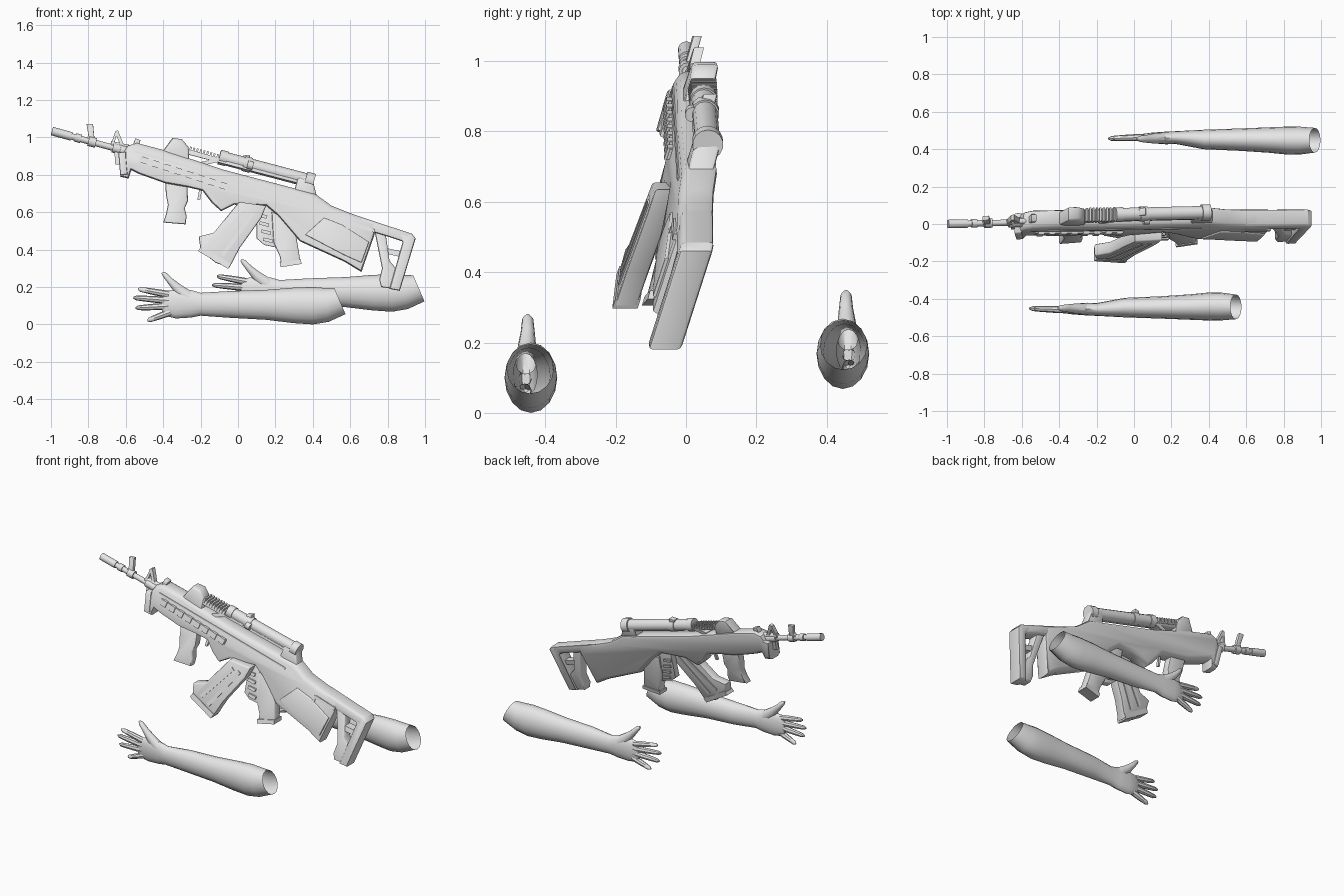
import bpy, bmesh, math
from mathutils import Vector

cube = bpy.data.objects.get("Cube")
if cube:
    bpy.data.objects.remove(cube)

grey = bpy.data.materials.new("plain grey")
grey.use_nodes = True
grey.diffuse_color = (0.8, 0.8, 0.8, 1)
grey.node_tree.nodes["Principled BSDF"].inputs["Base Color"].default_value = (0.8, 0.8, 0.8, 1)
made = []


def finish(name, bm):
    bmesh.ops.recalc_face_normals(bm, faces=bm.faces)
    mesh = bpy.data.meshes.new(name)
    bm.to_mesh(mesh)
    bm.free()
    mesh.materials.append(grey)
    obj = bpy.data.objects.new(name, mesh)
    bpy.context.collection.objects.link(obj)
    made.append(obj)


def lean(x, y, z):
    """Roll and yaw the rifle about its barrel line."""
    bore = 1.035 - 0.271 * (x + 1)
    return Vector((x, y + 0.022 * (x + 1) + 0.29 * (z - bore), z))


def plate(name, outline, half, bevel=0.0, y=0.0, segments=2):
    """Side profile extruded across the rifle, with rounded rims."""
    bm = bmesh.new()
    near = [bm.verts.new((x, y - half, z)) for x, z in outline]
    far = [bm.verts.new((x, y + half, z)) for x, z in outline]
    caps = [bm.faces.new(near), bm.faces.new(far[::-1])]
    for i in range(len(near)):
        bm.faces.new((near[i - 1], far[i - 1], far[i], near[i]))
    bmesh.ops.recalc_face_normals(bm, faces=bm.faces)
    if bevel:
        rims = [e for cap in caps for e in cap.edges]
        bmesh.ops.bevel(bm, geom=rims, offset=bevel, segments=segments, profile=0.5,
                        affect='EDGES', clamp_overlap=True)
    for v in bm.verts:
        v.co = lean(*v.co)
    finish(name, bm)


def bar(name, p, q, thick, half, y=0.0, bevel=0.0):
    """Straight rectangular bar between two points."""
    p, q = Vector(p), Vector(q)
    side = (q - p).normalized().orthogonal() * thick / 2
    plate(name, [p + side, q + side, q - side, p - side], half, bevel, y)


def rod(name, p, q, radius, end=None, y=0.0):
    """Round bar between two points."""
    a, b = lean(p[0], y, p[1]), lean(q[0], y, q[1])
    bm = bmesh.new()
    bmesh.ops.create_cone(bm, cap_ends=True, segments=14, radius1=radius,
                          radius2=end or radius, depth=(b - a).length)
    turn = (b - a).to_track_quat('Z', 'Y').to_matrix()
    for v in bm.verts:
        v.co = turn @ v.co + (a + b) / 2
    finish(name, bm)


def along(p, q, count):
    p, q = Vector(p), Vector(q)
    return [p.lerp(q, i / (count - 1)) for i in range(count)]


# Main body and stock
plate("receiver", [(-.63, .79), (-.62, .905), (-.59, .955), (-.54, .97), (-.39, .93),
                   (-.07, .825), (.33, .72), (.41, .70), (.50, .635), (.60, .595),
                   (.74, .545), (.73, .48), (.66, .28), (.57, .335), (.33, .445),
                   (.21, .585), (.15, .635), (-.02, .64), (-.09, .605), (-.14, .65),
                   (-.19, .715), (-.275, .735), (-.39, .755), (-.53, .805),
                   (-.57, .825), (-.585, .78)], .05, .022)
plate("stock_tube", [(.58, .60), (.93, .485), (.92, .43), (.80, .47), (.70, .50), (.6, .53)],
      .047, .015)
plate("butt_pad", [(.84, .50), (.93, .485), (.95, .46), (.865, .18), (.81, .185),
                   (.875, .36), (.86, .44)][:2] +
      [(.95, .46), (.865, .18), (.81, .19), (.88, .44)], .047, .012)
plate("stock_strut", [(.73, .50), (.79, .48), (.81, .34), (.87, .27), (.83, .19),
                      (.765, .20), (.755, .24), (.77, .30)], .035, .01)
bar("stock_brace", (.76, .40), (.90, .37), .03, .025)
bar("stock_groove_top", (.59, .545), (.73, .50), .018, .006, -.05)
bar("stock_groove_side", (.59, .55), (.57, .48), .016, .006, -.05)
plate("cheek_panel", [(.46, .57), (.56, .53), (.70, .44), (.66, .33), (.57, .37), (.36, .48)],
      .008, .005, -.05)

# Barrel, muzzle and sights
rod("barrel", (-.95, 1.021), (-.57, .918), .017)
rod("muzzle_brake", (-.995, 1.034), (-.89, 1.005), .023)
rod("muzzle_collar", (-.87, 1.0), (-.84, .992), .023)
rod("gas_tube", (-.68, .965), (-.54, .935), .016)
for px in (-.78, -.65, -.61):
    bore_z = 1.035 - .271 * (px + 1)
    rod("barrel_ring", (px - .02, bore_z + .005), (px + .02, bore_z - .005), .026)
plate("front_sight", [(-.81, 1.072), (-.775, 1.072), (-.765, .97), (-.825, .98),
                      (-.80, 1.01)], .012, .003)
bar("middle_sight_rear_leg", (-.65, 1.035), (-.605, .92), .018, .014)
bar("middle_sight_front_leg", (-.65, 1.03), (-.675, .95), .014, .014)
bar("barrel_lug", (-.65, .93), (-.645, .855), .022, .012)
bar("sight_knob", (-.55, .95), (-.535, .99), .03, .02, bevel=.005)
bar("handguard_cap", (-.62, .92), (-.61, .80), .04, .056, bevel=.01)

# Slotted side rail
bar("side_rail", (-.53, .885), (-.06, .735), .03, .005, -.053)
for c in along((-.50, .877), (-.08, .742), 8):
    bar("rail_block", c - Vector((.016, -.005)), c + Vector((.016, -.005)), .034, .009, -.056)
bar("body_seam", (-.55, .925), (.36, .665), .01, .004, -.05)

# Carry handle and scope
plate("handle_front", [(-.40, .93), (-.35, .998), (-.30, .99), (-.265, .95),
                       (-.26, .87), (-.38, .91)], .037, .012)
bar("handle_bar", (-.28, .925), (.35, .76), .026, .03, bevel=.005)
for c in along((-.255, .94), (-.11, .90), 9):
    bar("handle_rib", c - Vector((.004, .02)), c + Vector((.004, .01)), .01, .036)
plate("handle_rear", [(.32, .79), (.40, .77), (.42, .69), (.30, .71)], .037, .01)
bar("handle_brace", (-.19, .86), (-.08, .885), .02, .03)
rod("scope_tube", (-.10, .895), (.40, .763), .036)
rod("scope_eyepiece", (.36, .774), (.405, .762), .044)
rod("scope_front_ring", (-.10, .895), (-.06, .885), .04)
rod("scope_middle_ring", (.03, .861), (.07, .850), .041)
bar("scope_turret", (.05, .86), (.045, .905), .035, .02, bevel=.005)
rod("scope_side_knob", (.05, .855), (.08, .847), .022, y=-.035)

# Grip, trigger and lower mechanism
plate("pistol_grip", [(-.39, .77), (-.27, .75), (-.268, .66), (-.285, .62), (-.275, .58),
                      (-.28, .535), (-.40, .545), (-.385, .59), (-.375, .64), (-.385, .69)],
      .028, .01)
bar("trigger", (-.20, .72), (-.21, .665), .015, .008)
plate("lower_mechanism", [(.10, .65), (.21, .62), (.21, .41), (.14, .425), (.10, .46)], .022, .005)
for c in along((.13, .58), (.16, .45), 4):
    bar("mechanism_block", c - Vector((.025, -.006)), c + Vector((.025, -.006)), .018, .032)
plate("fitted_magazine", [(.18, .60), (.30, .56), (.315, .45), (.335, .33), (.23, .31),
                          (.225, .36), (.19, .44)], .032, .008)
bar("fitted_magazine_base", (.225, .318), (.338, .336), .025, .037)

# Loose magazine beside the body
plate("loose_magazine", [(-.21, .47), (-.13, .49), (-.04, .60), (.005, .655), (.15, .635),
                         (.125, .57), (.01, .41), (-.045, .305), (-.12, .33), (-.20, .395)],
      .032, .008, -.055)
for start, stop in (((.085, .60), (-.085, .37)), ((.04, .61), (-.14, .41))):
    bar("magazine_rib", start, stop, .022, .037, -.055)
bar("magazine_base", (-.205, .405), (-.045, .31), .03, .036, -.055)


# Arms: elliptical rings swept along a path; each ring is x, z, depth, height, y
def tube(bm, rings, place, sides=14, end_slope=None):
    loops = []
    for i, (x, z, deep, tall, y) in enumerate(rings):
        a, b = rings[max(i - 1, 0)], rings[min(i + 1, len(rings) - 1)]
        way = Vector((b[0] - a[0], b[1] - a[1])).normalized()
        if end_slope and i == len(rings) - 1:
            way = Vector((1, end_slope)).normalized()
        loop = []
        for k in range(sides):
            t = math.tau * k / sides
            s = tall * math.sin(t)
            loop.append(bm.verts.new(place(x - way.y * s, y + deep * math.cos(t), z + way.x * s)))
        loops.append(loop)
    for lower, upper in zip(loops, loops[1:]):
        for k in range(sides):
            bm.faces.new((lower[k - 1], lower[k], upper[k], upper[k - 1]))
    bm.faces.new(loops[0])


def arm(name, place):
    bm = bmesh.new()
    # Palm, wrist, forearm and open cut end
    tube(bm, [(-.405, .112, .012, .055, -.455), (-.39, .112, .02, .066, -.455),
              (-.33, .11, .028, .078, -.455), (-.25, .11, .034, .073, -.455),
              (-.20, .108, .034, .061, -.457), (-.05, .107, .052, .071, -.447),
              (.15, .105, .06, .08, -.446), (.3, .102, .068, .095, -.444),
              (.4, .1, .075, .1, -.441), (.47, .105, .074, .092, -.441),
              (.545, .125, .066, .076, -.443)], place, 16, .43)
    # Fingers from index to little
    for tip, root in (((-.535, .19), (-.37, .16)), ((-.56, .143), (-.37, .128)),
                      ((-.548, .088), (-.37, .098)), ((-.485, .02), (-.36, .066))):
        path = along(tip, root, 12)
        shape = ((0, .005), (1, .013), (4, .016), (7, .018), (11, .019))
        tube(bm, [(path[i].x, path[i].y, r, r, -.452 - .0006 * i) for i, r in shape], place, 8)
    # Thumb
    tube(bm, [(-.405, .277, .006, .006, -.45), (-.392, .266, .016, .014, -.45),
              (-.36, .23, .02, .019, -.45), (-.32, .19, .026, .028, -.452),
              (-.26, .14, .03, .04, -.455)], place, 10)
    finish(name, bm)


arm("right_arm", lambda x, y, z: (x, y, z))
arm("left_arm", lambda x, y, z: (x + .422, .005 - y, z + .068))

# Smooth shading with kept edges
bpy.ops.object.select_all(action='DESELECT')
for obj in made:
    obj.select_set(True)
    bpy.context.view_layer.objects.active = obj
bpy.ops.object.shade_smooth_by_angle(angle=math.radians(40))
